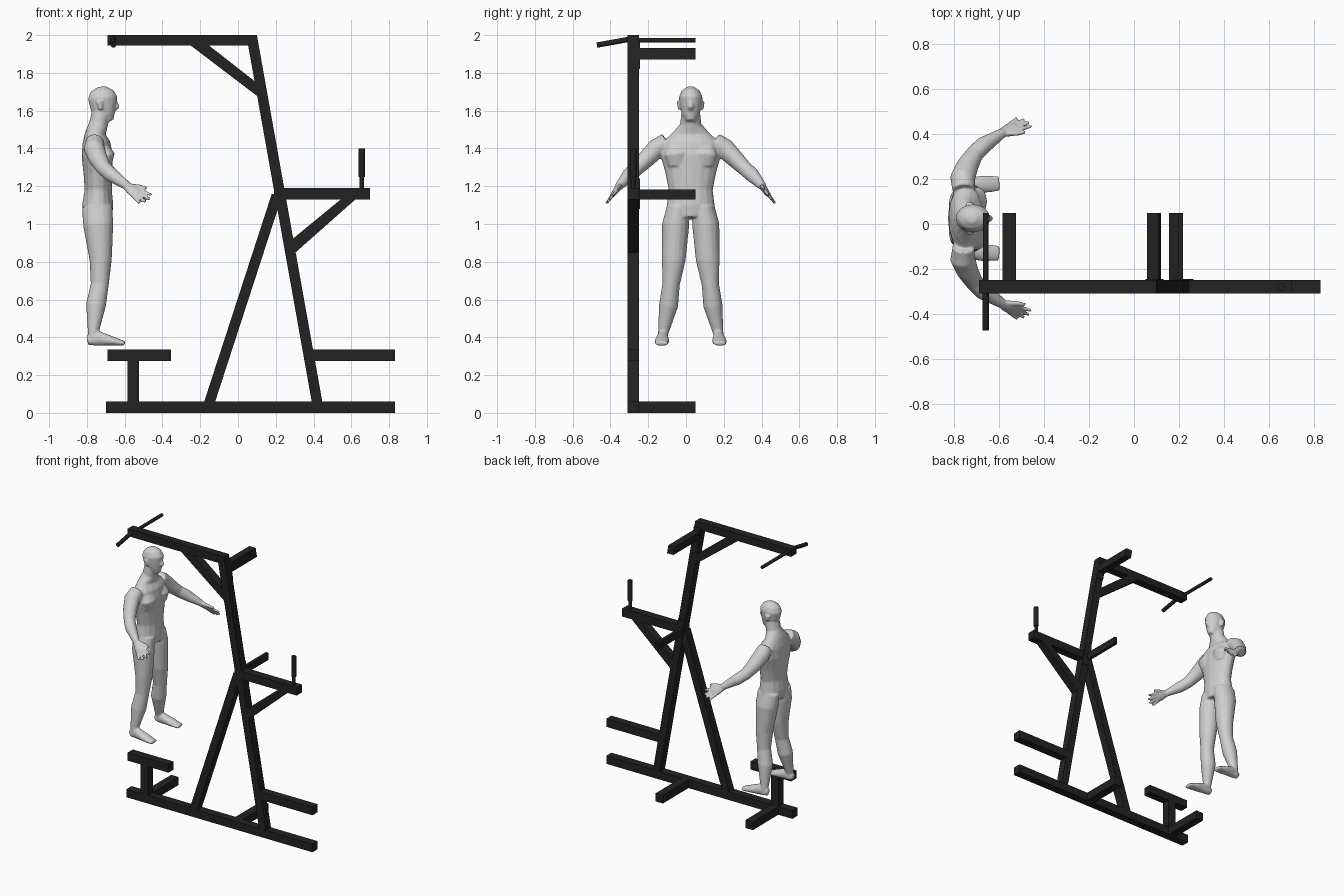
import bpy, bmesh, math
from mathutils import Vector

if "Cube" in bpy.data.objects:
    bpy.data.objects.remove(bpy.data.objects["Cube"], do_unlink=True)


def material(name, value):
    mat = bpy.data.materials.new(name)
    mat.use_nodes = True
    color = (value, value, value, 1)
    mat.diffuse_color = color
    mat.node_tree.nodes["Principled BSDF"].inputs["Base Color"].default_value = color
    return mat


BLACK = material("black_steel", 0.016)
GREY = material("light_grey", 0.62)
FRONT, BACK, REAR_END = -0.31, -0.25, 0.05   # depth of the frame and its cross bars
BODY_Y = 0.025                               # symmetry plane of the figure


def finish(name, bm, mat, smooth_angle=None):
    """Turn a bmesh into an object with one material."""
    bmesh.ops.recalc_face_normals(bm, faces=bm.faces)
    mesh = bpy.data.meshes.new(name)
    bm.to_mesh(mesh)
    bm.free()
    mesh.materials.append(mat)
    obj = bpy.data.objects.new(name, mesh)
    bpy.context.collection.objects.link(obj)
    if smooth_angle:
        mesh.polygons.foreach_set("use_smooth", [True] * len(mesh.polygons))
        mesh.set_sharp_from_angle(angle=math.radians(smooth_angle))
    return obj


def prism(name, outline, y0=FRONT, y1=BACK):
    """Extrude an outline in the x-z plane along y."""
    bm = bmesh.new()
    face = bm.faces.new([bm.verts.new((x, y0, z)) for x, z in outline])
    extruded = bmesh.ops.extrude_face_region(bm, geom=[face])["geom"]
    verts = [g for g in extruded if isinstance(g, bmesh.types.BMVert)]
    bmesh.ops.translate(bm, vec=(0, y1 - y0, 0), verts=verts)
    return finish(name, bm, BLACK)


def bar(name, x0, x1, z0, z1, y0=FRONT, y1=BACK):
    return prism(name, [(x0, z0), (x1, z0), (x1, z1), (x0, z1)], y0, y1)


def leaning(name, bottom, top, width, y0=FRONT, y1=BACK):
    """Leaning beam whose ends are cut level."""
    (xa, za), (xb, zb), h = bottom, top, width / 2
    return prism(name, [(xa - h, za), (xa + h, za), (xb + h, zb), (xb - h, zb)], y0, y1)


def tube(bm, rings, hint=(0, 1, 0), sides=16):
    """Loft elliptical rings (x, y, z, radius along hint, other radius)."""
    centres = [Vector(r[:3]) for r in rings]
    loops = []
    for i, ring in enumerate(rings):
        t = (centres[min(i + 1, len(rings) - 1)] - centres[max(i - 1, 0)]).normalized()
        u = Vector(hint)
        u = (u - t * u.dot(t)).normalized()
        v = t.cross(u)
        angles = [math.tau * k / sides for k in range(sides)]
        loops.append([bm.verts.new(centres[i] + u * ring[3] * math.cos(a)
                                   + v * ring[4] * math.sin(a)) for a in angles])
    for a, b in zip(loops, loops[1:]):
        for k in range(sides):
            n = (k + 1) % sides
            bm.faces.new((a[k], a[n], b[n], b[k]))
    bm.faces.new(loops[0])
    bm.faces.new(loops[-1])


def rod(name, start, end, radius, hint):
    bm = bmesh.new()
    tube(bm, [(*start, radius, radius), (*end, radius, radius)], hint)
    return finish(name, bm, BLACK, 40)


# Main frame
POST_FOOT, POST_TOP = (0.42, 0.05), (0.072, 2.0)


def post_x(z):
    f = (z - POST_FOOT[1]) / (POST_TOP[1] - POST_FOOT[1])
    return POST_FOOT[0] + f * (POST_TOP[0] - POST_FOOT[0])


bar("base_beam", -0.70, 0.83, 0, 0.06)
leaning("main_post", POST_FOOT, POST_TOP, 0.056)
leaning("support_leg", (-0.153, 0.05), (0.208, 1.16), 0.058)
prism("top_beam", [(-0.69, 1.945), (0.09, 1.945), (0.085, 2), (-0.69, 2)])
bar("dip_arm", 0.19, 0.70, 1.13, 1.19)
bar("rear_step", 0.39, 0.83, 0.275, 0.335)
bar("bench_top", -0.69, -0.355, 0.275, 0.335)
bar("bench_post", -0.585, -0.525, 0.05, 0.28)
prism("top_brace", [(-0.257, 1.95), (0.115, 1.667), (0.115, 1.735), (-0.16, 1.95)])
prism("arm_brace", [(0.305, 0.85), (0.627, 1.135), (0.55, 1.135), (0.288, 0.92)])

# Cross bars and mounting plates behind the frame
for side, x in (("right", -0.555), ("left", 0.185)):
    bar(side + "_base_foot", x - 0.03, x + 0.03, 0, 0.06, BACK, REAR_END)
leaning("top_cross_bar", (post_x(1.87), 1.87), (post_x(1.933), 1.933), 0.052, BACK, REAR_END)
bar("middle_cross_bar", 0.195, 0.217, 1.13, 1.182, BACK, REAR_END)
for name, low, high in (("top_plate", 1.82, 1.96), ("middle_plate", 1.08, 1.24)):
    leaning(name, (post_x(low), low), (post_x(high), high), 0.055, BACK, BACK + 0.006)

# Pull-up grips and dip handle
GRIP_X = -0.66
rod("front_grip", (GRIP_X, -0.472, 1.947), (GRIP_X, -0.30, 1.978), 0.014, (1, 0, 0))
rod("rear_grip", (GRIP_X, -0.26, 1.973), (GRIP_X, REAR_END, 1.973), 0.012, (1, 0, 0))
rod("handle_stem", (0.655, -0.28, 1.18), (0.655, -0.28, 1.26), 0.012, (1, 0, 0))
rod("handle_grip", (0.655, -0.28, 1.25), (0.655, -0.28, 1.40), 0.017, (1, 0, 0))

# Standing figure facing +x, fused from lofted body parts
body = bmesh.new()
torso = [(-0.735, 1.03, 0.09, 0.07), (-0.743, 1.10, 0.127, 0.083), (-0.74, 1.18, 0.117, 0.072),
         (-0.742, 1.27, 0.135, 0.076), (-0.745, 1.36, 0.16, 0.083), (-0.75, 1.43, 0.155, 0.074),
         (-0.755, 1.48, 0.10, 0.055), (-0.738, 1.53, 0.056, 0.05), (-0.725, 1.59, 0.05, 0.05)]
head = [(-0.68, 1.543, 0.024, 0.024), (-0.697, 1.575, 0.044, 0.05), (-0.712, 1.62, 0.057, 0.07),
        (-0.717, 1.67, 0.063, 0.078), (-0.72, 1.705, 0.048, 0.06), (-0.722, 1.727, 0.018, 0.022)]
nose = [(-0.652, 1.655, 0.01, 0.01), (-0.642, 1.62, 0.015, 0.016), (-0.65, 1.607, 0.013, 0.01)]
for part in (torso, head, nose):
    tube(body, [(x, BODY_Y, z, ry, rx) for x, z, ry, rx in part])

leg = [(-0.745, 0.066, 1.09, 0.06, 0.08), (-0.74, 0.08, 0.995, 0.072, 0.08),
       (-0.727, 0.09, 0.81, 0.063, 0.059), (-0.732, 0.104, 0.68, 0.046, 0.048),
       (-0.752, 0.117, 0.57, 0.051, 0.053), (-0.768, 0.148, 0.41, 0.026, 0.026),
       (-0.768, 0.148, 0.37, 0.026, 0.028)]
foot = [(-0.798, 0.148, 0.383, 0.02, 0.024), (-0.745, 0.148, 0.396, 0.03, 0.041),
        (-0.67, 0.152, 0.381, 0.039, 0.026), (-0.60, 0.155, 0.367, 0.034, 0.012)]
chest = [(-0.70, 0.07, 1.31, 0.05, 0.03), (-0.695, 0.075, 1.37, 0.066, 0.042),
         (-0.71, 0.08, 1.42, 0.04, 0.02)]
ear = [(-0.728, 0.061, 1.605, 0.007, 0.01), (-0.733, 0.065, 1.65, 0.009, 0.018)]
arm = [(-0.758, 0.125, 1.435, 0.05, 0.05), (-0.762, 0.18, 1.40, 0.054, 0.056),
       (-0.74, 0.235, 1.345, 0.047, 0.05), (-0.71, 0.285, 1.295, 0.039, 0.041),
       (-0.67, 0.325, 1.26, 0.039, 0.039), (-0.585, 0.38, 1.20, 0.022, 0.023)]
wrist, along = Vector((-0.59, 0.378, 1.20)), Vector((0.74, 0.37, -0.5)).normalized()
across = Vector((0.55, -0.4, 0.5)).normalized()


def hand_part(steps):
    """Rings given as (distance along, distance across, wide radius, thin radius)."""
    return [(*(wrist + along * a + across * c), wide, thin) for a, c, wide, thin in steps]


palm = hand_part([(0, 0, 0.022, 0.02), (0.04, 0, 0.036, 0.017), (0.08, 0, 0.036, 0.013)])
fingers = [hand_part([(0.07, c, 0.01, 0.01), (tip, c * 1.5, 0.008, 0.008)])
           for c, tip in ((-0.028, 0.127), (-0.01, 0.145), (0.009, 0.15), (0.028, 0.138))]
thumb = hand_part([(0.015, 0.015, 0.014, 0.013), (0.055, 0.045, 0.011, 0.011),
                   (0.09, 0.06, 0.008, 0.008)])

for side in (-1, 1):
    def mirrored(rings):
        return [(x, BODY_Y + side * y, *rest) for x, y, *rest in rings]
    for part in (leg, foot, chest, ear, arm):
        tube(body, mirrored(part))
    for part in (palm, thumb, *fingers):
        tube(body, mirrored(part), (across.x, side * across.y, across.z), 10)

figure = finish("standing_figure", body, GREY, 180)
remesh = figure.modifiers.new("fuse", "REMESH")
remesh.mode = "VOXEL"
remesh.voxel_size = 0.006
remesh.use_smooth_shade = True
soften = figure.modifiers.new("soften", "SMOOTH")
soften.factor = 0.5
soften.iterations = 5
